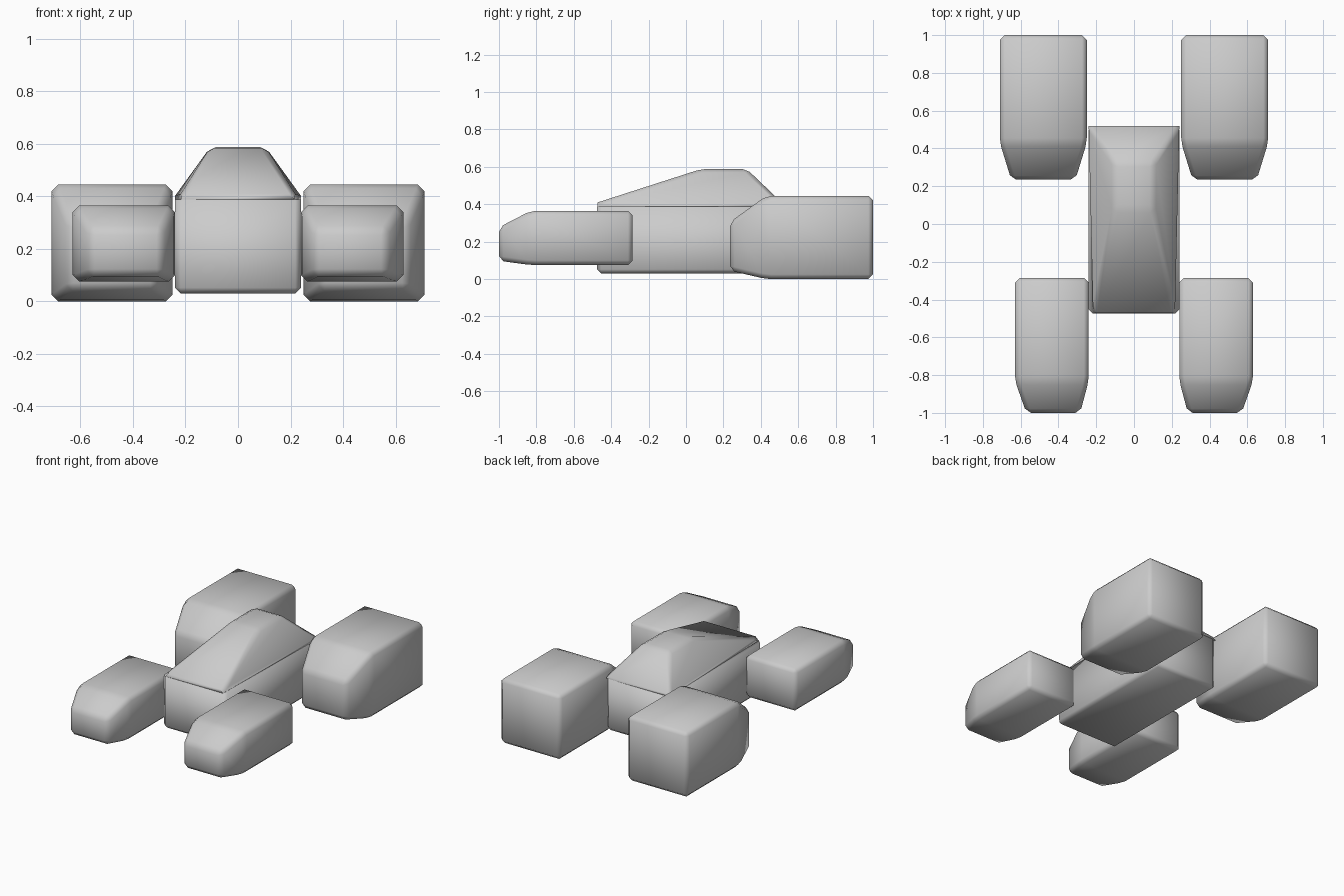
import bpy
import bmesh

cube = bpy.data.objects.get("Cube")
if cube:
    bpy.data.objects.remove(cube, do_unlink=True)

grey = bpy.data.materials.new("plain grey")
grey.use_nodes = True
colour = (0.6, 0.6, 0.6, 1)
grey.diffuse_color = colour
grey.node_tree.nodes["Principled BSDF"].inputs["Base Color"].default_value = colour


def loft(name, rings, bevel, keep=lambda edge: True):
    """Skin matching rings of points, cap both ends, chamfer chosen edges."""
    bm = bmesh.new()
    loops = [[bm.verts.new(p) for p in ring] for ring in rings]
    n = len(loops[0])
    for a, b in zip(loops, loops[1:]):
        for i in range(n):
            j = (i + 1) % n
            bm.faces.new((a[i], a[j], b[j], b[i]))
    bm.faces.new(loops[0])
    bm.faces.new(loops[-1])
    bmesh.ops.recalc_face_normals(bm, faces=bm.faces)
    bmesh.ops.bevel(bm, geom=[e for e in bm.edges if keep(e)], offset=bevel,
                    segments=1, affect='EDGES', profile=0.5)
    for f in bm.faces:
        f.smooth = True
    mesh = bpy.data.meshes.new(name)
    bm.to_mesh(mesh)
    bm.free()
    mesh.materials.append(grey)
    obj = bpy.data.objects.new(name, mesh)
    bpy.context.collection.objects.link(obj)
    return obj


def section(y, x0, x1, z0, z1):
    return [(x0, y, z0), (x1, y, z0), (x1, y, z1), (x0, y, z1)]


def level(z, half_front, half_back, y0, y1, rise=0):
    return [(-half_front, y0, z + rise), (half_front, y0, z + rise),
            (half_back, y1, z), (-half_back, y1, z)]


# Wheel pods: box with a tapered nose, mirrored to each side
pods = {
    "front_wheel": ((-0.285, 0.24, 0.63, 0.075, 0.365),
                    (-0.83, 0.24, 0.63, 0.075, 0.365),
                    (-1.0, 0.285, 0.57, 0.098, 0.277)),
    "rear_wheel": ((1.0, 0.25, 0.71, 0, 0.445),
                   (0.43, 0.25, 0.71, 0, 0.445),
                   (0.235, 0.31, 0.65, 0.045, 0.305)),
}
for name, parts in pods.items():
    for side, s in (("left", 1), ("right", -1)):
        rings = [[(s * x, y, z) for x, y, z in section(*p)] for p in parts]
        loft(f"{name}_{side}", rings, 0.025)

# Lower hull: chamfered everywhere except the rim under the cabin
RIM = 0.387
loft("lower_hull",
     [level(0.03, 0.24, 0.24, -0.475, 0.52), level(RIM, 0.24, 0.24, -0.475, 0.52)],
     0.022, lambda e: min(v.co.z for v in e.verts) < RIM - 0.01)

# Cabin: narrow shoulder at the front, long bonnet and short tail up to the roof
loft("cabin",
     [level(RIM, 0.217, 0.24, -0.472, 0.52),
      level(0.402, 0.217, 0.24, -0.472, 0.52, 0.008),
      level(0.588, 0.105, 0.105, 0.08, 0.325)],
     0.022, lambda e: max(v.co.z for v in e.verts) > 0.5)
